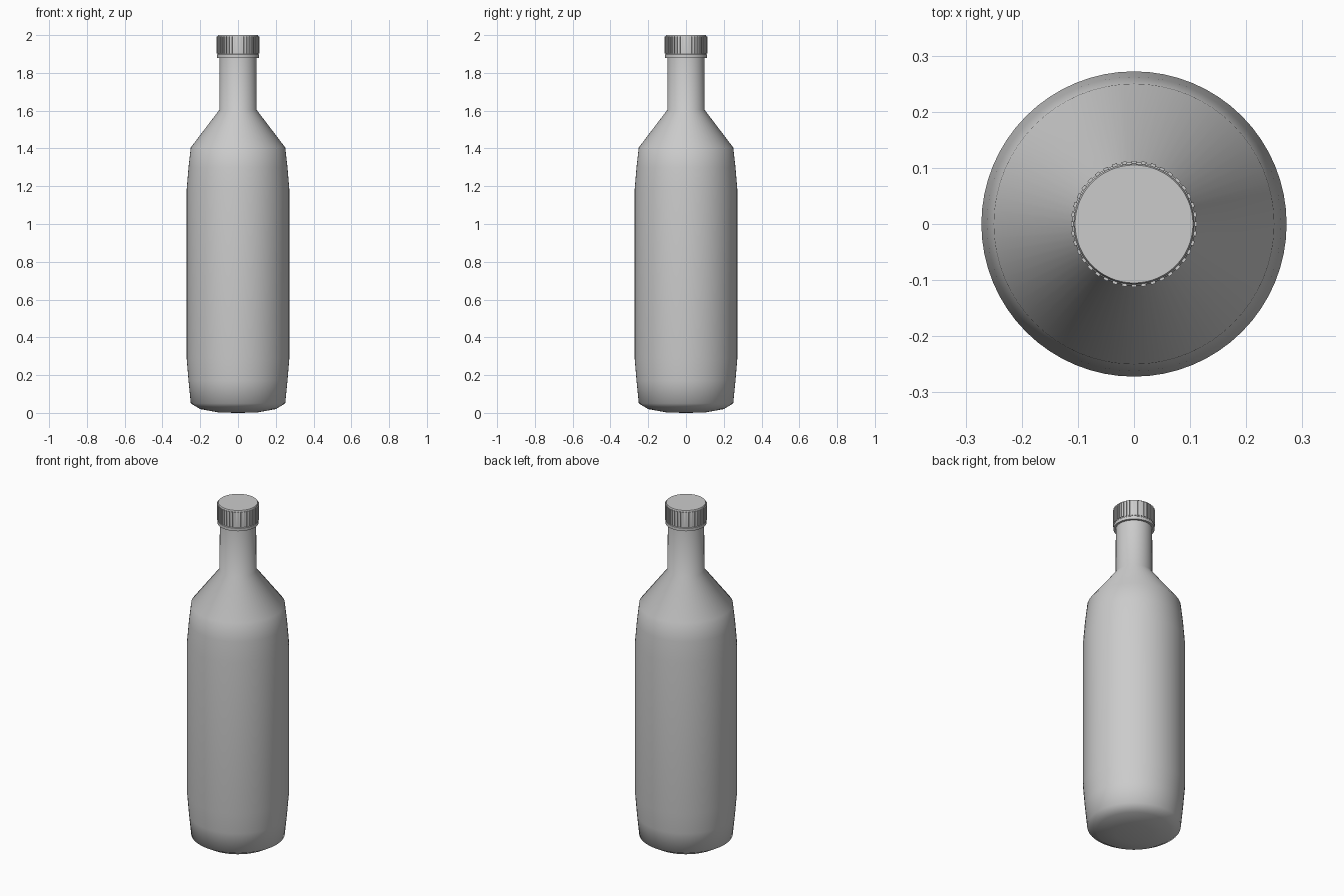
import bpy, bmesh, math
from mathutils import Matrix, Vector

if "Cube" in bpy.data.objects:
    bpy.data.objects.remove(bpy.data.objects["Cube"])


def lathe(name, profile, segments, angle):
    """Spin an (r, z) profile around the z axis."""
    bm = bmesh.new()
    verts = [bm.verts.new((r, 0, z)) for r, z in profile]
    edges = [bm.edges.new(pair) for pair in zip(verts, verts[1:])]
    bmesh.ops.spin(bm, geom=verts + edges, cent=(0, 0, 0), axis=(0, 0, 1),
                   angle=math.tau, steps=segments, use_merge=False)
    bmesh.ops.remove_doubles(bm, verts=bm.verts, dist=1e-4)
    bmesh.ops.recalc_face_normals(bm, faces=bm.faces)
    return finish(name, bm, angle)


def finish(name, bm, angle):
    mesh = bpy.data.meshes.new(name)
    bm.to_mesh(mesh)
    bm.free()
    obj = bpy.data.objects.new(name, mesh)
    bpy.context.collection.objects.link(obj)
    bpy.ops.object.select_all(action='DESELECT')
    obj.select_set(True)
    bpy.context.view_layer.objects.active = obj
    bpy.ops.object.shade_smooth_by_angle(angle=math.radians(angle))
    return obj


# Bottle body, shoulder and neck
lathe("bottle", [(0, 0), (0.10, 0.002), (0.20, 0.02), (0.25, 0.05),
                 (0.262, 0.17), (0.272, 0.29), (0.272, 1.18),
                 (0.262, 1.30), (0.25, 1.405), (0.098, 1.605),
                 (0.097, 1.95), (0, 1.95)], 64, 60)

# Screw cap with a plain band at its foot
lathe("cap", [(0.097, 1.88), (0.110, 1.88), (0.110, 1.897), (0.1075, 1.90),
              (0.1075, 1.995), (0.105, 2.0), (0, 2.0)], 80, 30)

# Vertical grip ridges around the cap
bm = bmesh.new()
count = 40
for i in range(count):
    turn = Matrix.Rotation(math.tau * i / count, 4, 'Z')
    place = Matrix.Translation(Vector((0.109, 0, 1.9475)))
    size = Matrix.Diagonal((0.007, 0.009, 0.089, 1))
    bmesh.ops.create_cube(bm, size=1, matrix=turn @ place @ size)
finish("cap_ridges", bm, 30)
